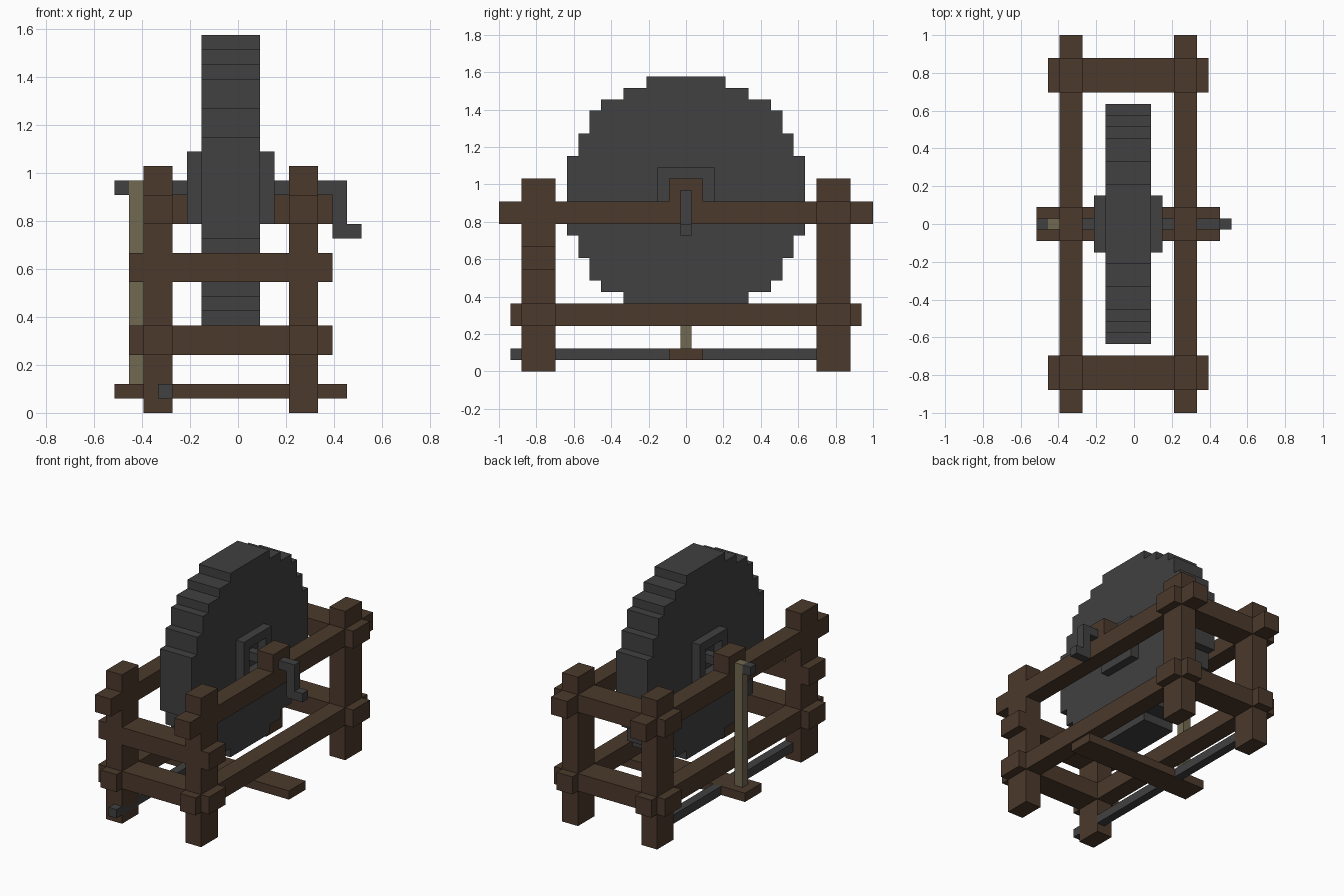
import bpy, bmesh

if "Cube" in bpy.data.objects:
    bpy.data.objects.remove(bpy.data.objects["Cube"])

U = 2 / 33  # one block of the modelling grid


def material(name, rgb):
    m = bpy.data.materials.new(name)
    m.diffuse_color = (*rgb, 1)
    m.use_nodes = True
    m.node_tree.nodes["Principled BSDF"].inputs["Base Color"].default_value = m.diffuse_color
    return m


WOOD = material("dark wood", (0.070, 0.041, 0.025))
STONE = material("dark grey", (0.052, 0.052, 0.053))
PALE = material("pale wood", (0.165, 0.138, 0.080))


def finish(name, bm, mat):
    bmesh.ops.recalc_face_normals(bm, faces=bm.faces)
    me = bpy.data.meshes.new(name)
    bm.to_mesh(me)
    bm.free()
    me.materials.append(mat)
    ob = bpy.data.objects.new(name, me)
    bpy.context.collection.objects.link(ob)


def boxes(name, mat, *spans):
    """Boxes given as x0, x1, y0, y1, z0, z1 in grid units (y centred, x from the left end)."""
    bm = bmesh.new()
    for x0, x1, y0, y1, z0, z1 in spans:
        vs = bmesh.ops.create_cube(bm, size=1)["verts"]
        for v in vs:
            v.co.x = ((x0 + x1) / 2 + v.co.x * (x1 - x0) - 8.5) * U
            v.co.y = ((y0 + y1) / 2 + v.co.y * (y1 - y0)) * U
            v.co.z = ((z0 + z1) / 2 + v.co.z * (z1 - z0)) * U
    finish(name, bm, mat)


# Frame sides: posts, long rails and axle bearings
for side, x in (("left", 2), ("right", 12)):
    for end, y in (("front", -14.5), ("back", 11.5)):
        boxes(f"{end}_{side}_post", WOOD, (x, x + 2, y, y + 3, 0, 17))
    boxes(f"{side}_top_rail", WOOD, (x, x + 2, -16.5, 16.5, 13, 15))
    boxes(f"{side}_low_rail", WOOD, (x, x + 2, -15.5, 15.5, 4, 6))
    boxes(f"{side}_bearing", WOOD, (x, x + 2, -1.5, 1.5, 15, 17))

# Cross beams: the front upper one sits lower than the back one
for end, y, top in (("front", -14.5, 9), ("back", 11.5, 13)):
    boxes(f"{end}_upper_beam", WOOD, (1, 15, y, y + 3, top, top + 2))
    boxes(f"{end}_lower_beam", WOOD, (1, 15, y, y + 3, 4, 6))

# Grindstone: stepped disc outline, mirrored in both directions and extruded
CENTRE = 15.5
steps = [(10.5, 3.5), (9.5, 5.5), (8.5, 7.5), (7.5, 8.5), (5.5, 9.5), (3.5, 10.5)]
quarter = []
for i, (h, w) in enumerate(steps):
    if i:
        quarter.append((steps[i - 1][1], h))
    quarter.append((w, h))
right = quarter + [(y, -z) for y, z in reversed(quarter)]
outline = right + [(-y, z) for y, z in reversed(right)]
bm = bmesh.new()
face = bm.faces.new([bm.verts.new(((6 - 8.5) * U, y * U, (z + CENTRE) * U)) for y, z in outline])
ext = bmesh.ops.extrude_face_region(bm, geom=[face])
bmesh.ops.translate(bm, vec=(4 * U, 0, 0),
                    verts=[g for g in ext["geom"] if isinstance(g, bmesh.types.BMVert)])
finish("grindstone", bm, STONE)

# Square hub collars on both faces of the stone
for side, x in (("left", 5), ("right", 10)):
    boxes(f"{side}_hub_collar", STONE,
          (x, x + 1, -2.5, 2.5, 13, 14), (x, x + 1, -2.5, 2.5, 17, 18),
          (x, x + 1, -2.5, -1.5, 14, 17), (x, x + 1, 1.5, 2.5, 14, 17))

# Axle with crank arm and handle
boxes("axle", STONE, (2, 15, -.5, .5, 15, 16))
boxes("axle_pin", STONE, (0, 1, -.5, .5, 15, 16))
boxes("crank", STONE, (15, 16, -.5, .5, 12, 16), (16, 17, -.5, .5, 12, 13))

# Treadle, its pivot bar and the connecting rod
boxes("treadle", WOOD, (0, 16, -1.5, 1.5, 1, 2))
boxes("pivot_bar_front", STONE, (3, 4, -15.5, -1.5, 1, 2))
boxes("pivot_bar_back", STONE, (3, 4, 1.5, 14, 1, 2))
boxes("connecting_rod", PALE, (1, 2, -.5, .5, 2, 16))
